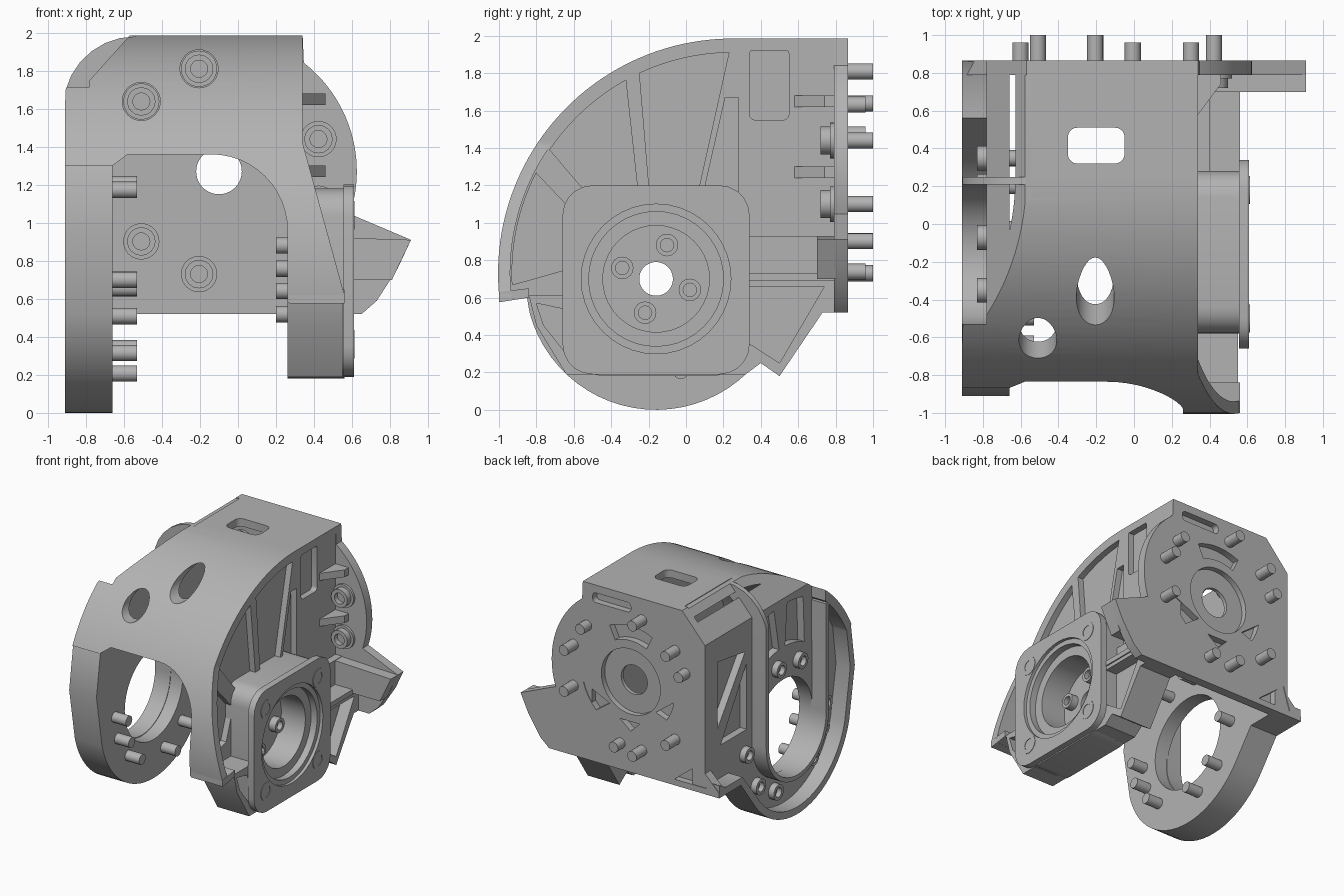
import bpy, bmesh
from math import sin, cos, radians
from mathutils import Vector

cube = bpy.data.objects.get("Cube")
if cube:
    bpy.data.objects.remove(cube)

metal = bpy.data.materials.new("machined_grey")
metal.use_nodes = True
metal.diffuse_color = (0.45, 0.45, 0.45, 1)
metal.node_tree.nodes["Principled BSDF"].inputs["Base Color"].default_value = metal.diffuse_color
parts = []

# Shared planes: left rim, recessed floor, inner face, right skin, hub face, back face
RIM, FLOOR, INNER, SKIN, FACE, REAR = -0.91, -0.78, -0.66, 0.34, 0.56, 0.86
TOP, BASE, FAR = 1.985, 0.52, 3
# Centres of the shell arc, the hub and the back bolt circle
ARC, HUB, BACK = (0.25, 0.73), (-0.16, 0.7), (-0.1, 1.27)
SHELL_R = TOP - ARC[1]


def place(axis, p, d):
    if axis == "X":
        return Vector((d, p[0], p[1]))
    if axis == "Y":
        return Vector((p[0], d, p[1]))
    return Vector((p[0], p[1], d))


def polar(centre, radius, angle):
    a = radians(angle)
    return (centre[0] + radius * cos(a), centre[1] + radius * sin(a))


def arc(centre, radius, start, end, steps=24):
    return [polar(centre, radius, start + (end - start) * i / steps) for i in range(steps + 1)]


def circle(centre, radius, steps=40):
    return arc(centre, radius, 0, 360, steps)[:-1]


def box(u0, u1, v0, v1, radius):
    """Rectangle outline with rounded corners."""
    corners = ((u1 - radius, v1 - radius), (u0 + radius, v1 - radius),
               (u0 + radius, v0 + radius), (u1 - radius, v0 + radius))
    return [p for i, c in enumerate(corners) for p in arc(c, radius, 90 * i, 90 * i + 90, 5)]


def prism(name, axis, outline, start, end, socket=0):
    """Extrude an outline along an axis; socket sinks a hole into the far end."""
    bm = bmesh.new()
    low = [bm.verts.new(place(axis, p, start)) for p in outline]
    top = [bm.verts.new(place(axis, p, end)) for p in outline]
    bm.faces.new(low)
    cap = bm.faces.new(top)
    for i in range(len(outline)):
        bm.faces.new((low[i - 1], low[i], top[i], top[i - 1]))
    bmesh.ops.recalc_face_normals(bm, faces=bm.faces[:])
    if socket:
        bmesh.ops.inset_region(bm, faces=[cap], thickness=socket)
        sunk = bmesh.ops.extrude_face_region(bm, geom=[cap])
        verts = [v for v in sunk["geom"] if isinstance(v, bmesh.types.BMVert)]
        step = place(axis, (0, 0), 0.04 if start > end else -0.04)
        bmesh.ops.translate(bm, verts=verts, vec=step)
        bmesh.ops.delete(bm, geom=[cap], context="FACES")
    mesh = bpy.data.meshes.new(name)
    bm.to_mesh(mesh)
    bm.free()
    mesh.materials.append(metal)
    part = bpy.data.objects.new(name, mesh)
    bpy.context.collection.objects.link(part)
    parts.append(part)
    return part


def cut(target, axis, outline, start=-FAR, end=FAR):
    tool = prism("cutter", axis, outline, start, end)
    tool.hide_render = True
    modifier = target.modifiers.new("cut", "BOOLEAN")
    modifier.operation, modifier.solver, modifier.object = "DIFFERENCE", "EXACT", tool
    bpy.context.view_layer.objects.active = target
    bpy.ops.object.modifier_apply(modifier=modifier.name)
    parts.remove(tool)
    bpy.data.objects.remove(tool)


def bolt(name, axis, centre, base, head, tip, radius=0.075):
    prism(name + "_head", axis, circle(centre, radius, 16), base, head, radius * 0.4)
    prism(name + "_shank", axis, circle(centre, 0.043, 16), base, tip)


# Curved outer shell with its front opening and flared right edge
band = [(REAR, TOP)] + arc(ARC, SHELL_R, 90, 187, 40)
band += arc(ARC, SHELL_R - 0.065, 187, 90, 40) + [(REAR, TOP - 0.065)]
shell = prism("curved_shell", "X", band, RIM, FACE)
opening = [(INNER, 0), (INNER, 1.3), (-0.58, 1.36)]
opening += arc((-0.14, 0.96), 0.4, 90, 0, 12) + [(0.26, 0)]
flare = [(SKIN, FAR), (SKIN, 1.42), (FACE, 0.62), (1, 0.62), (1, FAR)]
crown = [(RIM, 1.6)] + arc((-0.54, 1.6), 0.38, 165, 90, 6)
chamfer = [(-1, 1.6)] + crown + [(-0.54, FAR), (-1, FAR)]
notch = [(-1, 1.3), (FLOOR, 1.3), (FLOOR, 1.75), (-0.57, TOP), (-0.57, FAR), (-1, FAR)]
front_bolts = [polar(BACK, 0.55, a) for a in (101, 138)]
cut(shell, "Y", opening, -FAR, 0)
cut(shell, "Y", flare)
cut(shell, "Y", [(-1, 0), (INNER, 0), (INNER, 1.3), (-1, 1.3)], -FAR, 0)
for p in front_bolts:
    cut(shell, "Y", circle(p, 0.1), -FAR, 0.3)
cut(shell, "Z", box(-0.35, -0.05, 0.32, 0.51, 0.05))

# Left side block: rounded foot, outer rim, recessed floor and large bore
foot = [(REAR, TOP - 0.01)] + arc(ARC, SHELL_R - 0.01, 90, 153) + [(RIM, 0.95)]
foot += arc(HUB, 0.7, 195, 325) + [(0.58, BASE), (REAR, BASE)]
left = prism("left_side", "X", foot, RIM, INNER)
recess = [(1, FAR), (-0.53, FAR)] + arc(ARC, SHELL_R - 0.07, 131, 153) + [(-0.85, 0.95)]
recess += arc(HUB, 0.64, 195, 325) + [(0.56, 0.58), (0.78, 0.58), (1, 0.7)]
cut(left, "X", recess, -FAR, FLOOR)
for part in (shell, left):
    cut(part, "Y", chamfer)
    cut(part, "Y", notch, -0.53, FAR)
cut(left, "X", circle(HUB, 0.38))
for pocket in ([(0.34, 1.5), (0.7, 1.55), (0.7, 1)], [(0.32, 0.85), (0.66, 0.85), (0.32, 1.4)],
               arc(HUB, 0.65, 60, 85, 4) + arc(HUB, 1, 83, 70, 4),
               arc(HUB, 0.65, 92, 115, 4) + arc(HUB, 1, 105, 93, 4)):
    cut(left, "X", pocket, -FAR, FLOOR + 0.06)

# U-shaped lip around the bore, and the rib that carries it over the shell
lip = [(0.25, 1.6)] + arc(HUB, 0.41, 0, -180) + [(-0.57, 1.6), (-0.53, 1.6)]
lip += arc(HUB, 0.375, -180, 0) + [(0.21, 1.6)]
prism("bore_lip", "X", lip, RIM, FLOOR + 0.01)
prism("crown_rib", "Y", crown + [(-0.54, 1.9), (-0.76, 1.7), (-0.76, 1.6)], 0.21, 0.25)

# Bolts through the left side
for angle in (80, 112, 180, 202, 229, 285, 315, -5):
    bolt("left_bolt", "X", polar(HUB, 0.51, angle), FLOOR + 0.01, FLOOR - 0.05, -0.53, 0.065)

# Right side wall with fan pockets between radial ribs
tail = [(0.32, 0.19), (0.4, 0.25), (0.5, 0.18), (0.73, BASE)]
corner_edge = [(-0.84, 0.61), (-0.8, 0.45), (-0.64, 0.19)]
outline = [(REAR, TOP - 0.01)] + arc(ARC, SHELL_R - 0.01, 90, 187, 40) + corner_edge + tail
wall = prism("right_wall", "X", outline + [(REAR, BASE)], 0.26, SKIN)
PANEL_R = SHELL_R - 0.075
for pocket in ([(0.05, 1.1)] + arc(ARC, PANEL_R, 91, 115) + [(-0.19, 1.1)],
               [(-0.25, 1.1)] + arc(ARC, PANEL_R, 119, 146) + [(-0.48, 1.1)],
               arc(ARC, PANEL_R, 153, 183) + [(-0.64, 0.75), (-0.55, 1)],
               [(0.08, 1.1), (0.21, 1.67), (0.28, 1.67), (0.28, 1.1)],
               box(SKIN, 0.55, 1.55, 1.93, 0.03)):
    cut(wall, "X", pocket, SKIN - 0.05, FAR)

# Flared front corner and rear gusset, each with a shallow pocket
corner = prism("front_corner", "X", corner_edge + [(-0.5, 0.19), (-0.5, 0.61)], 0.265, FACE - 0.01)
cut(corner, "X", [(-0.8, 0.57), (-0.66, 0.54), (-0.64, 0.3), (-0.76, 0.45)], 0.45)
floor_edge = [(-1, 0.575), (-0.84, 0.6), (-0.84, 0.65), (-1, 0.63)]
prism("front_corner_floor", "X", floor_edge, 0.27, FACE)
gusset_edge = [(0.2, 0.19)] + tail + [(0.8, BASE), (0.8, 0.71), (0.2, 0.71)]
gusset = prism("rear_gusset", "X", gusset_edge, 0.265, FACE - 0.01)
cut(gusset, "X", [(0.33, 0.66), (0.74, 0.66), (0.5, 0.25), (0.33, 0.36)], 0.45)

# Hub block, square flange and stepped bore
block = prism("hub_block", "X", box(-0.58, 0.28, 0.18, 1.18, 0.14), 0.262, FACE)
flange = prism("hub_flange", "X", box(-0.66, SKIN, 0.19, 1.2, 0.16), FACE - 0.005, 0.61)
for part in (block, flange, gusset, corner, wall):
    for radius, depth in ((0.4, 0.585), (0.36, 0.53), (0.285, 0.31), (0.09, 0)):
        cut(part, "X", circle(HUB, radius), depth)
for side in (-SKIN, SKIN):
    for rise in (-SKIN, SKIN):
        bolt("flange_bolt", "X", (HUB[0] + side, HUB[1] + rise), FACE, 0.614, 0.5)
for quarter in range(4):
    bolt("seat_bolt", "X", polar(HUB, 0.19, 72 + 90 * quarter), 0.3, 0.37, 0.2, 0.06)

# Back plate with rounded side and pointed wing
plate_edge = [(RIM, BASE), (RIM, BASE + 0.04), (FLOOR, 0.69), (FLOOR, 1.75), (-0.57, TOP), (SKIN, TOP)]
plate_edge += arc(BACK, 0.725, 52, -18) + [(0.91, 0.91), (0.84, 0.76), (0.73, 0.59), (0.65, BASE)]
plate = prism("back_plate", "Y", plate_edge, 0.79, REAR + 0.005)
prism("wing", "Y", [(0.3, 0.7), (0.81, 0.7), (0.91, 0.91), (0.3, 0.93)], 0.7, 0.8)
cut(plate, "Y", circle(BACK, 0.27), REAR - 0.04, FAR)
cut(plate, "Y", circle(BACK, 0.12))
# Weight-saving pockets in the back face
for pocket in (arc(BACK, 0.46, 65, 115) + arc(BACK, SKIN, 115, 65),
               box(-0.1, 0.25, 1.84, 1.92, 0.03),
               arc(BACK, 0.4, 190, 215, 4) + [polar(BACK, 0.3, 220)],
               arc(BACK, 0.45, -15, -45, 4) + [polar(BACK, 0.3, -50)],
               [(-0.18, 0.94), (0, 0.94), (-0.1, 0.86)],
               [(-0.8, 0.57), (-0.74, 0.76), (-0.5, 0.57)]):
    cut(plate, "Y", pocket, REAR - 0.05, FAR)

# Back bolts and dowels
for p in front_bolts + [polar(BACK, 0.55, a) for a in (18, -18, -101, -138)]:
    bolt("back_bolt", "Y", p, 0.8, 0.72, 1)
    prism("bolt_washer", "Y", circle(p, 0.095), 0.77, 0.8)
for angle in (42, 158, -80):
    prism("dowel", "Y", circle(polar(BACK, 0.54, angle), 0.043, 16), 0.8, 0.96)

# Ribs and shelf bracing the back plate to the side wall
for z in (1.65, 1.27):
    rib_edge = [(SKIN, 0.58), (0.46, 0.74), (0.46, 0.8), (SKIN, 0.8)]
    prism("side_rib", "Z", rib_edge, z - 0.03, z + 0.03)
prism("brace_shelf", "Z", [(0.3, 0.25), (FACE, 0.25), (FACE, 0.8), (0.3, 0.8)], 0.69, 0.73)
prism("brace_wall", "X", [(0.25, 0.7), (0.8, 0.7), (0.8, 0.93), (0.25, 0.93)], 0.3, 0.4)

# Smooth curved faces, keep edges crisp
bpy.ops.object.select_all(action="DESELECT")
for part in parts:
    part.select_set(True)
bpy.context.view_layer.objects.active = shell
bpy.ops.object.shade_smooth_by_angle(angle=radians(30))
